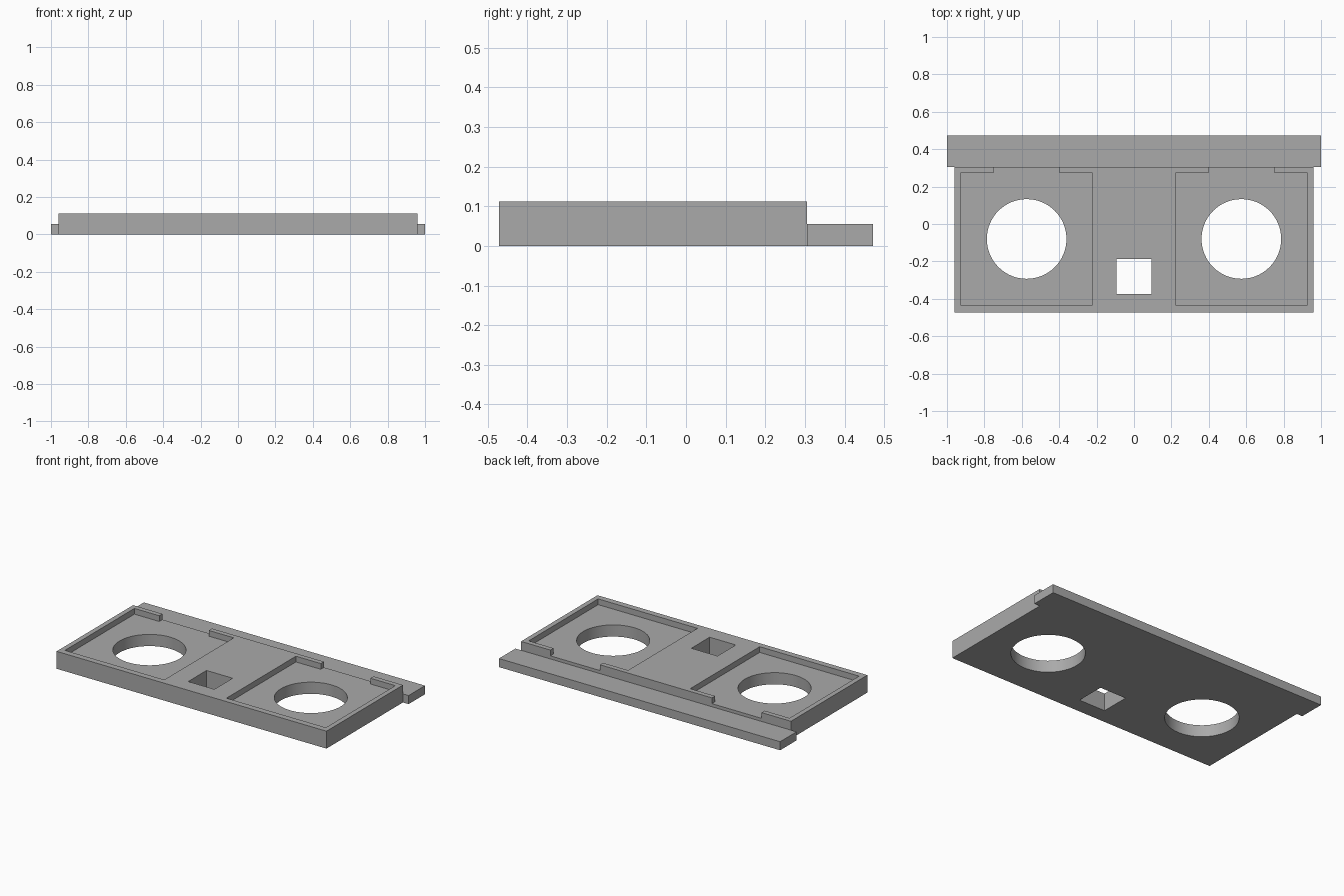
import bpy
import bmesh
from mathutils import Matrix, Vector

cube = bpy.data.objects.get("Cube")
if cube:
    bpy.data.objects.remove(cube, do_unlink=True)

HEIGHT, LEDGE_HEIGHT, FLOOR = 0.112, 0.055, 0.075
FRONT, STEP, BACK = -0.472, 0.305, 0.472

grey = bpy.data.materials.new("plain_grey")
grey.use_nodes = True
colour = (0.4, 0.4, 0.4, 1)
grey.diffuse_color = colour
grey.node_tree.nodes["Principled BSDF"].inputs["Base Color"].default_value = colour


def add_object(name, bm):
    mesh = bpy.data.meshes.new(name)
    bm.to_mesh(mesh)
    bm.free()
    mesh.materials.append(grey)
    obj = bpy.data.objects.new(name, mesh)
    bpy.context.collection.objects.link(obj)
    return obj


def box(name, low, high):
    low, high = Vector(low), Vector(high)
    bm = bmesh.new()
    matrix = Matrix.Translation((low + high) / 2) @ Matrix.Diagonal((*(high - low), 1))
    bmesh.ops.create_cube(bm, size=1, matrix=matrix)
    return add_object(name, bm)


def cylinder(name, centre, radius, depth):
    bm = bmesh.new()
    bmesh.ops.create_cone(bm, cap_ends=True, segments=64, radius1=radius,
                          radius2=radius, depth=depth,
                          matrix=Matrix.Translation(centre))
    return add_object(name, bm)


def combine(target, tool, operation):
    """Apply one boolean to the target and discard the tool."""
    tool.hide_render = True
    mod = target.modifiers.new("boolean", "BOOLEAN")
    mod.operation, mod.solver, mod.object = operation, "EXACT", tool
    bpy.ops.object.select_all(action="DESELECT")
    target.select_set(True)
    bpy.context.view_layer.objects.active = target
    bpy.ops.object.modifier_apply(modifier=mod.name)
    bpy.data.objects.remove(tool, do_unlink=True)


# Main slab with the low, wider ledge along its back
plate = box("mounting_plate", (-0.96, FRONT, 0), (0.96, STEP, HEIGHT))
ledge = box("back_ledge", (-1, STEP, 0), (1, BACK, LEDGE_HEIGHT))
combine(plate, ledge, "UNION")

for side in (-1, 1):
    # Shallow square recess with a notch through its back rim
    for name, inner, outer, y0, y1 in (
            ("recess_cutter", 0.221, 0.928, -0.433, 0.273),
            ("notch_cutter", 0.398, 0.751, 0.2, 0.35)):
        x0, x1 = sorted((side * inner, side * outer))
        combine(plate, box(name, (x0, y0, FLOOR), (x1, y1, 0.2)), "DIFFERENCE")
    # Round opening through the recess floor
    hole = cylinder("round_hole_cutter", (side * 0.574, -0.08, 0), 0.213, 0.5)
    combine(plate, hole, "DIFFERENCE")

# Square opening between the recesses
slot = box("square_hole_cutter", (-0.093, -0.373, -0.1), (0.093, -0.187, 0.2))
combine(plate, slot, "DIFFERENCE")

# Smooth hole walls, crisp edges
bpy.ops.object.shade_smooth_by_angle()
